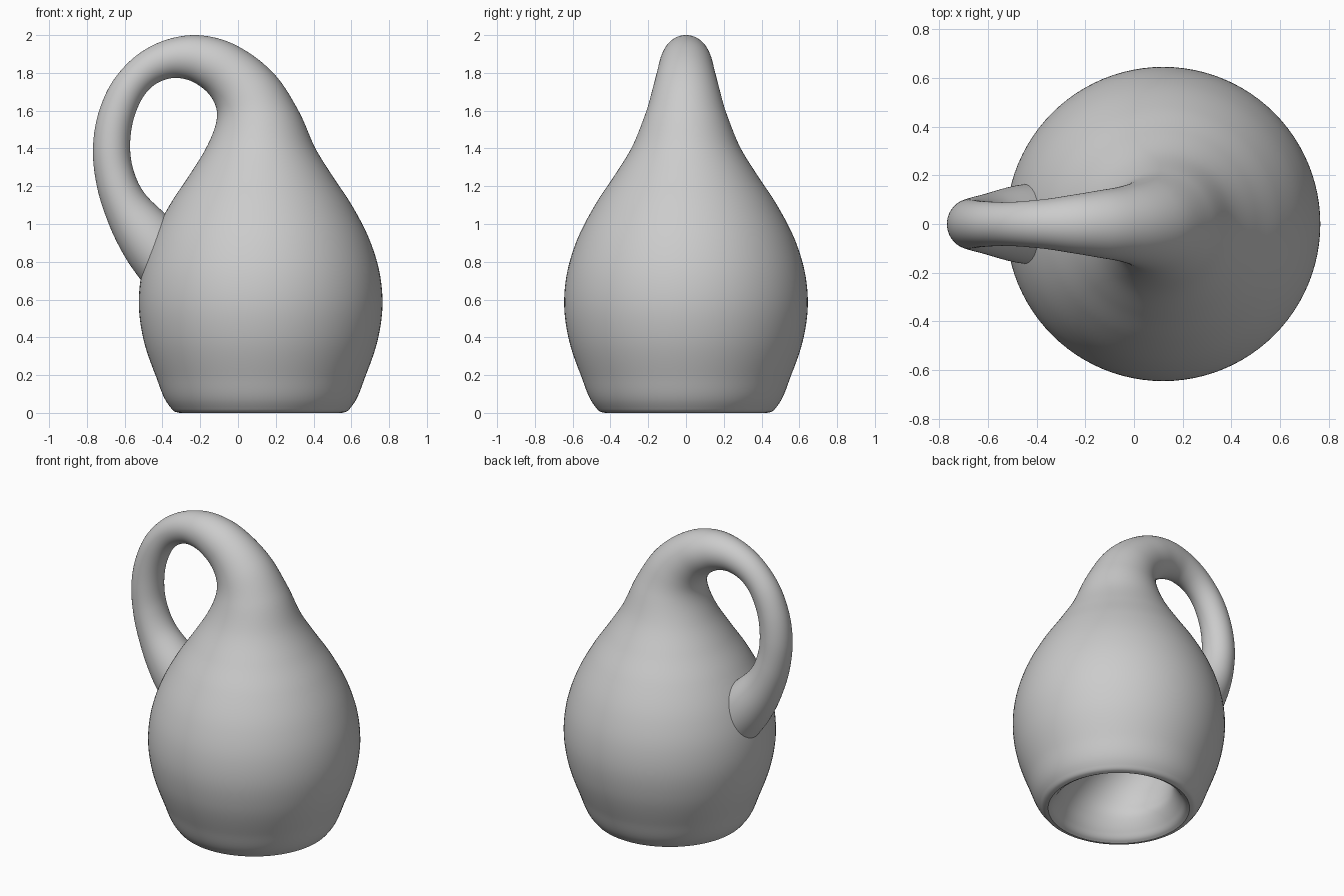
import bpy, bmesh, math
from mathutils import Vector

if "Cube" in bpy.data.objects:
    bpy.data.objects.remove(bpy.data.objects["Cube"])

SIDES, STEPS, CX = 96, 8, 0.12

# Outer bulb: radius, height around a vertical axis
bulb = [(.43, 0), (.457, .008), (.482, .035), (.557, .2), (.623, .4), (.645, .57),
        (.632, .73), (.583, .9), (.482, 1.1), (.383, 1.25), (.29, 1.4)]

# Neck, loop handle, inner tube and flared mouth: opposite wall points (x, z, x, z)
tube = [(.32, 1.60, -.115, 1.54), (.20, 1.785, -.12, 1.63), (.06, 1.905, -.165, 1.70),
        (-.08, 1.975, -.225, 1.745), (-.23, 2.0, -.28, 1.767), (-.38, 1.975, -.345, 1.773),
        (-.52, 1.905, -.42, 1.75), (-.65, 1.775, -.49, 1.69), (-.735, 1.60, -.545, 1.58),
        (-.768, 1.40, -.57, 1.45), (-.745, 1.19, -.56, 1.31), (-.68, .99, -.50, 1.17),
        (-.595, .82, -.36, 1.03), (-.49, .67, -.20, .87), (-.37, .50, -.03, .69),
        (-.28, .35, .17, .48), (-.23, .22, .36, .28), (-.22, .13, .46, .14),
        (-.26, .05, .50, .05), (-.288, .013, .528, .013), (-.31, 0, .55, 0)]


def add(p, q, k):
    return [a + b * k for a, b in zip(p, q)]


def smooth_path(pts, steps):
    """Chord-spaced cubic curve through points of any dimension."""
    h = [math.dist(a, b) for a, b in zip(pts, pts[1:])]
    d = [[(b - a) / s for a, b in zip(p, q)] for p, q, s in zip(pts, pts[1:], h)]
    tan = [d[0]]
    for i in range(1, len(d)):
        w = h[i] / (h[i - 1] + h[i])
        tan.append([a * w + b * (1 - w) for a, b in zip(d[i - 1], d[i])])
    tan.append(d[-1])
    out = []
    for i, s in enumerate(h):
        for k in range(steps):
            t = k / steps
            f = (2*t**3 - 3*t*t + 1, 3*t*t - 2*t**3, s*(t**3 - 2*t*t + t), s*(t**3 - t*t))
            p = [0] * 4
            for v, c in zip((pts[i], pts[i + 1], tan[i], tan[i + 1]), f):
                p = add(p, v, c)
            out.append(p)
    return out + [list(pts[-1])]


pairs = [(CX + r, z, CX - r, z) for r, z in bulb] + tube

# One continuous self-passing bottle surface
bm = bmesh.new()
rings = []
for ax, az, bx, bz in smooth_path(pairs, STEPS):
    a, b = Vector((ax, 0, az)), Vector((bx, 0, bz))
    mid, half = (a + b) / 2, (a - b) / 2
    side = Vector((0, half.length, 0))
    rings.append([bm.verts.new(mid + half * math.cos(t) + side * math.sin(t))
                  for t in (2 * math.pi * i / SIDES for i in range(SIDES))])
for lo, hi in zip(rings, rings[1:]):
    for i in range(SIDES):
        j = (i + 1) % SIDES
        bm.faces.new((lo[i], lo[j], hi[j], hi[i])).smooth = True
mesh = bpy.data.meshes.new("one_sided_bottle")
bm.to_mesh(mesh)
bm.free()
bpy.context.collection.objects.link(bpy.data.objects.new("one_sided_bottle", mesh))
